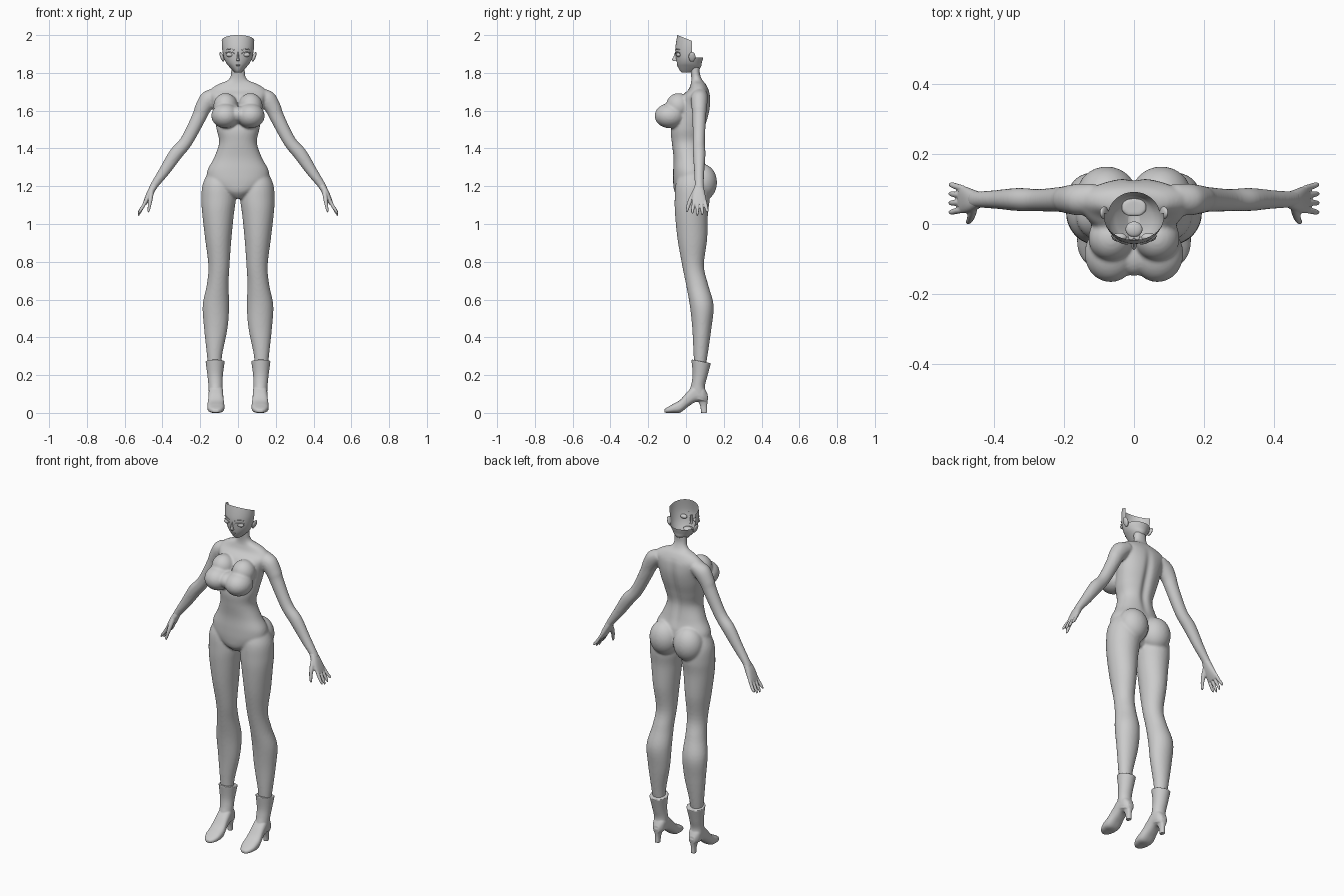
import bpy, bmesh, math
from mathutils import Vector, Matrix

old = bpy.data.objects.get("Cube")
if old:
    bpy.data.objects.remove(old, do_unlink=True)

grey = bpy.data.materials.new("soft_grey")
grey.use_nodes = True
grey.diffuse_color = (0.6, 0.6, 0.6, 1)
grey.node_tree.nodes["Principled BSDF"].inputs["Base Color"].default_value = (0.6, 0.6, 0.6, 1)


def spline(a, b, c, d, t):
    return 0.5 * (2 * b + (c - a) * t + (2 * a - 5 * b + 4 * c - d) * t * t
                  + (3 * b - a - 3 * c + d) * t ** 3)


def loft(bm, rings, side=1, power=2.0, n=32, steps=5, caps=(True, True)):
    """Skin smooth cross-sections; each ring is (centre, half axis u, half axis v)."""
    dense = []
    last = len(rings) - 1
    for i in range(last):
        quad = [rings[max(0, min(last, i + k))] for k in (-1, 0, 1, 2)]
        for j in range(steps):
            dense.append([spline(*[q[m] for q in quad], j / steps) for m in range(3)])
    dense.append(rings[-1])
    loops = []
    for c, u, v in dense:
        loop = []
        for k in range(n):
            a = 2 * math.pi * k / n
            p, q = [math.copysign(abs(f) ** (2 / power), f) for f in (math.cos(a), math.sin(a))]
            co = c + u * p + v * q
            loop.append(bm.verts.new((co.x * side, co.y, co.z)))
        loops.append(loop)
    for a, b in zip(loops, loops[1:]):
        for k in range(n):
            bm.faces.new((a[k], a[(k + 1) % n], b[(k + 1) % n], b[k]))
    for loop, wanted in zip((loops[0], loops[-1]), caps):
        if wanted:
            bm.faces.new(loop)


def levels(rows, tilt=0):
    """Horizontal rings from (z, x min, x max, y front, y back)."""
    return [(Vector(((a + b) / 2, (f + k) / 2, z)), Vector(((b - a) / 2, 0, 0)),
             Vector((0, (k - f) / 2, tilt))) for z, a, b, f, k in rows]


def centred(rows):
    return levels([(z, -r, r, f, k) for z, r, f, k in rows])


def limb(rows):
    """Rings across a path from (x, y, z, thickness, width along y)."""
    pts = [Vector(r[:3]) for r in rows]
    out = []
    for i, r in enumerate(rows):
        t = pts[min(i + 1, len(pts) - 1)] - pts[max(i - 1, 0)]
        across = t.cross(Vector((0, 1, 0))).normalized()
        out.append((pts[i], across * r[3], across.cross(t).normalized() * r[4]))
    return out


def ball(bm, centre, size, side=1, turn=0):
    c = Vector((centre[0] * side, centre[1], centre[2]))
    m = Matrix.Translation(c) @ Matrix.Rotation(turn * side, 4, 'Y') @ Matrix.Diagonal((*size, 1))
    bmesh.ops.create_uvsphere(bm, u_segments=32, v_segments=20, radius=1, matrix=m)


def finish(bm, name, voxel=0, smooth=0):
    bmesh.ops.recalc_face_normals(bm, faces=bm.faces)
    me = bpy.data.meshes.new(name)
    bm.to_mesh(me)
    bm.free()
    ob = bpy.data.objects.new(name, me)
    bpy.context.collection.objects.link(ob)
    bpy.ops.object.select_all(action='DESELECT')
    ob.select_set(True)
    bpy.context.view_layer.objects.active = ob
    if voxel:
        r = ob.modifiers.new("blend", 'REMESH')
        r.mode, r.voxel_size = 'VOXEL', voxel
        s = ob.modifiers.new("soften", 'SMOOTH')
        s.factor, s.iterations = 0.5, smooth
        bpy.ops.object.convert(target='MESH')
    ob.data.materials.clear()
    ob.data.materials.append(grey)
    bpy.ops.object.shade_smooth_by_angle(angle=math.radians(50))
    return ob


# Body: torso, legs, arms and soft masses blended into one skin
bm = bmesh.new()
loft(bm, centred([
    (1.135, .025, -.03, .06), (1.17, .09, -.06, .09), (1.22, .155, -.068, .11),
    (1.28, .163, -.068, .112), (1.35, .127, -.066, .095), (1.43, .10, -.075, .085),
    (1.50, .113, -.08, .10), (1.57, .125, -.06, .12), (1.63, .135, -.045, .13),
    (1.68, .15, -.02, .128), (1.71, .147, .012, .12), (1.74, .105, .025, .105),
    (1.757, .06, .028, .09), (1.775, .042, .028, .08), (1.80, .037, .025, .073),
    (1.835, .036, .02, .074)]), power=2.2, n=48)
for s in (1, -1):
    loft(bm, levels([
        (.22, .09, .155, .045, .10), (.31, .083, .165, .04, .115), (.45, .055, .18, .033, .135),
        (.57, .047, .187, .02, .146), (.68, .05, .165, 0, .117), (.78, .045, .157, -.02, .095),
        (.92, .035, .174, -.045, .112), (1.05, .022, .189, -.058, .116),
        (1.13, .012, .194, -.06, .125), (1.21, .02, .187, -.055, .12),
        (1.28, .04, .155, -.03, .09)]), s)
    loft(bm, limb([
        (.11, .075, 1.69, .035, .04), (.155, .07, 1.66, .048, .045), (.188, .07, 1.61, .042, .04),
        (.207, .07, 1.565, .038, .036), (.272, .068, 1.44, .034, .032), (.33, .07, 1.37, .036, .033),
        (.39, .07, 1.28, .029, .027), (.44, .07, 1.21, .021, .024), (.46, .07, 1.175, .019, .026)]), s)
    ball(bm, (.067, -.085, 1.573), (.074, .081, .066), s)
    ball(bm, (.066, -.04, 1.625), (.064, .066, .068), s)
    ball(bm, (.078, .085, 1.22), (.085, .079, .098), s)
ball(bm, (0, -.09, 1.58), (.05, .058, .045))
body = finish(bm, "body", .0065, 5)

# Shallow groove along the spine
for v in body.data.vertices:
    if v.co.y > .05 and 1.3 < v.co.z < 1.72:
        ramp = math.sin(math.pi * (v.co.z - 1.3) / .42)
        v.co.y -= .014 * ramp * math.exp(-(v.co.x / .022) ** 2)

# Hands with four fingers and a thumb
for s, name in ((1, "left_hand"), (-1, "right_hand")):
    bm = bmesh.new()
    loft(bm, limb([(.44, .07, 1.21, .017, .021), (.463, .067, 1.168, .018, .032),
                   (.483, .069, 1.128, .014, .038), (.496, .07, 1.103, .009, .037)]), s, 2.4)
    for i, drop in enumerate((.012, 0, .004, .02)):
        y, tip = .041 + .02 * i, .034 + .026 * i
        loft(bm, limb([(.487, y, 1.122, .008, .009), (.505, (y + tip) / 2, 1.09, .009, .009),
                       (.521, tip, 1.06 + drop / 2, .007, .0075),
                       (.527, tip, 1.043 + drop, .003, .003)]), s, n=12)
    loft(bm, limb([(.458, .05, 1.172, .013, .015), (.463, .028, 1.135, .012, .013),
                   (.468, .013, 1.10, .009, .01), (.473, .006, 1.073, .007, .007),
                   (.475, .004, 1.062, .003, .003)]), s, n=12)
    finish(bm, name, .0032, 2)

# Heeled ankle boots
for s, name in ((1, "left_boot"), (-1, "right_boot")):
    bm = bmesh.new()
    loft(bm, levels([(.273, .07, .172, .028, .132), (.2, .08, .162, .035, .112),
                     (.15, .081, .157, .03, .10), (.11, .081, .155, .02, .108),
                     (.07, .085, .15, .02, .115)], -.01)[::-1], s)
    foot = [(.114, .06, .10, .018), (.09, .057, .14, .034), (.05, .057, .15, .038),
            (.01, .032, .115, .04), (-.03, .002, .07, .045), (-.07, 0, .046, .043),
            (-.10, 0, .029, .03), (-.115, .002, .018, .013)]
    loft(bm, [(Vector((.117, y, (a + b) / 2)), Vector((r, 0, 0)), Vector((0, 0, (b - a) / 2)))
              for y, a, b, r in foot], s, 2.6)
    loft(bm, levels([(0, .104, .13, .08, .112), (.04, .103, .131, .074, .112),
                     (.085, .09, .144, .052, .118)]), s, 2.5)
    finish(bm, name, .0035, 2)

# Head: thin open shell, cut away over the crown and behind the ears
bm = bmesh.new()
loft(bm, centred([
    (1.802, .016, -.022, .04), (1.812, .027, -.032, .062), (1.832, .046, -.042, .079),
    (1.852, .062, -.048, .083), (1.88, .075, -.053, .091), (1.92, .083, -.057, .1),
    (1.96, .086, -.053, .1), (2.02, .085, -.042, .095)]), n=48, caps=(True, False))
cuts = [((0, -.045, 2.0), (0, .4, 1), True), ((0, 0, 1.882), (0, 0, 1), False),
        ((0, .032, 0), (0, 1, 0), False)]
for co, no, clear in cuts:
    bmesh.ops.bisect_plane(bm, geom=bm.verts[:] + bm.edges[:] + bm.faces[:], plane_co=co,
                           plane_no=no, clear_outer=clear)
gone = [f for f in bm.faces if f.calc_center_median().z > 1.882 and f.calc_center_median().y > .032]
bmesh.ops.delete(bm, geom=gone, context='FACES')
finish(bm, "head_shell")

# Facial features
bm = bmesh.new()
loft(bm, levels([(1.862, -.009, .009, -.062, -.04), (1.87, -.008, .008, -.074, -.04),
                 (1.885, -.005, .005, -.066, -.04), (1.91, -.004, .004, -.058, -.04)]), n=16)
finish(bm, "nose")
bm = bmesh.new()
ball(bm, (0, -.036, 1.842), (.017, .013, .003))
ball(bm, (0, -.035, 1.836), (.012, .012, .003))
ball(bm, (0, -.015, 1.843), (.024, .022, .011))
finish(bm, "mouth")
for s, side in ((1, "left"), (-1, "right")):
    bm = bmesh.new()
    ball(bm, (.042, -.038, 1.896), (.021, .0125, .012), s)
    finish(bm, side + "_eye")
    bm = bmesh.new()
    for z, r in ((1.908, .0025), (1.925, .002)):
        loft(bm, limb([(.018, -.056, z - .005, r, r), (.032, -.054, z, r, r),
                       (.05, -.045, z + .002, r, r), (.064, -.033, z - .003, r, r)]), s, n=8)
    finish(bm, side + "_lid_and_brow")
    bm = bmesh.new()
    ball(bm, (.085, .032, 1.885), (.009, .018, .027), s, .35)
    finish(bm, side + "_ear")
